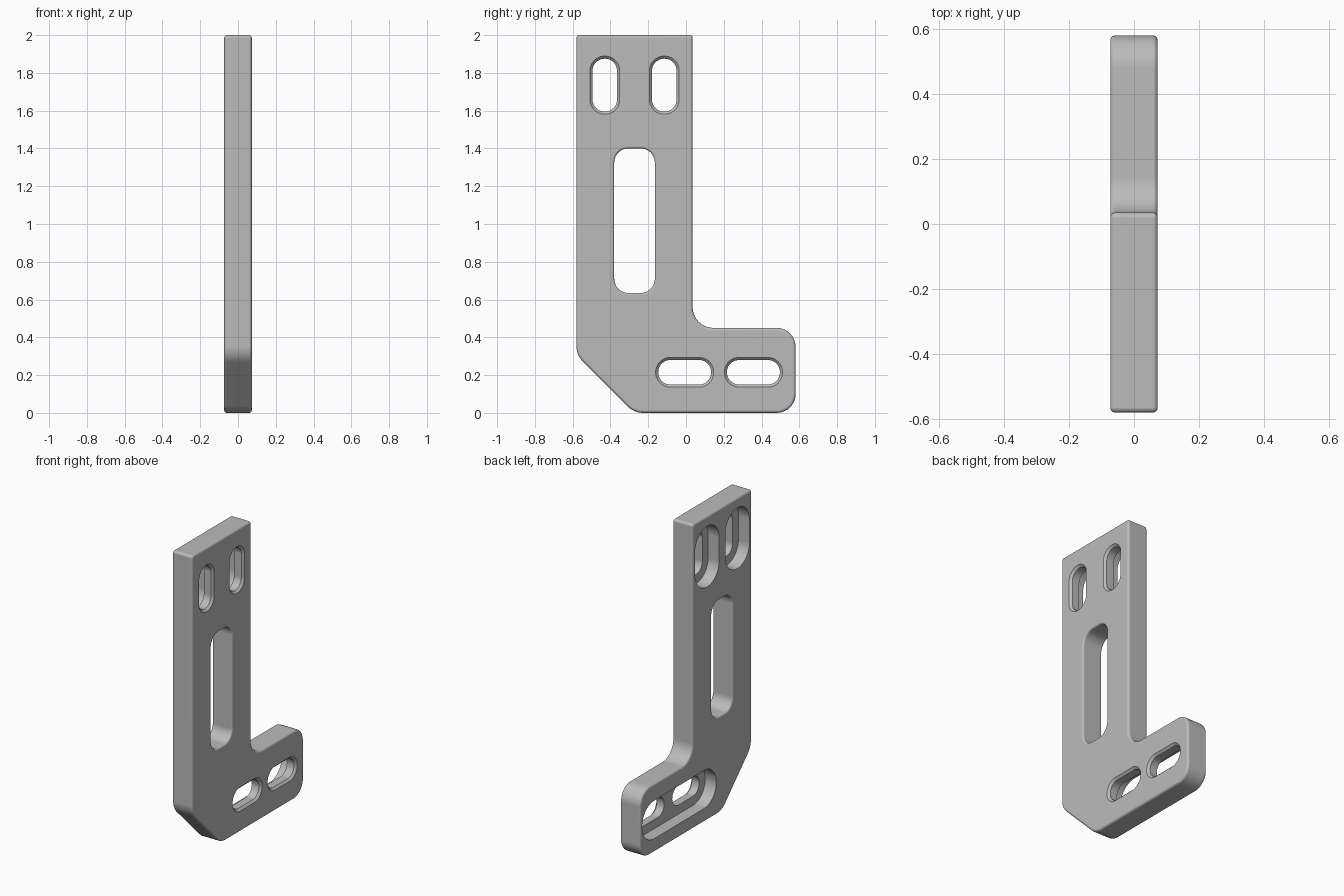
import bpy, bmesh, math
from mathutils import Vector

cube = bpy.data.objects.get("Cube")
if cube:
    bpy.data.objects.remove(cube)

HALF = 0.073      # half thickness of the plate
EDGE = 0.015      # rounding of the outer edges
FLOOR = 0.007     # x position of the recess floors
STEPS = 10        # segments per rounded corner


def outline(corners, inset):
    """Counter-clockwise (y, z, radius) corners, moved inwards and rounded."""
    ring = []
    count = len(corners)
    for i in range(count):
        p, r = Vector(corners[i][:2]), corners[i][2]
        before = (p - Vector(corners[i - 1][:2])).normalized()
        after = (Vector(corners[(i + 1) % count][:2]) - p).normalized()
        n1, n2 = Vector((-before.y, before.x)), Vector((-after.y, after.x))
        turn = 1 if before.x * after.y - before.y * after.x > 0 else -1
        # the arc centre stays put, only its radius changes with the inset
        centre = p + (n1 + n2) * (turn * r / (1 + n1.dot(n2)))
        radius = r - turn * inset
        a1 = math.atan2(-turn * n1.y, -turn * n1.x)
        sweep = turn * math.acos(max(-1, min(1, n1.dot(n2))))
        for s in range(STEPS + 1):
            a = a1 + sweep * s / STEPS
            ring.append(centre + radius * Vector((math.cos(a), math.sin(a))))
    return ring


def loft(name, corners, levels):
    """Closed solid through the outline at each (x, inset) level."""
    bm = bmesh.new()
    rings = [[bm.verts.new((x, p.x, p.y)) for p in outline(corners, inset)]
             for x, inset in levels]
    for a, b in zip(rings, rings[1:]):
        for i in range(len(a)):
            bm.faces.new((a[i - 1], a[i], b[i], b[i - 1]))
    bm.faces.new(rings[0])
    bm.faces.new(rings[-1])
    bmesh.ops.recalc_face_normals(bm, faces=bm.faces)
    mesh = bpy.data.meshes.new(name)
    bm.to_mesh(mesh)
    bm.free()
    obj = bpy.data.objects.new(name, mesh)
    bpy.context.collection.objects.link(obj)
    return obj


def box(y0, y1, z0, z1, r):
    return [(y0, z0, r), (y1, z0, r), (y1, z1, r), (y0, z1, r)]


def slot(cy, cz, length, width, upright):
    """Stadium outline; the radius is a hair under half the width."""
    w, h = (width, length) if upright else (length, width)
    return box(cy - w / 2, cy + w / 2, cz - h / 2, cz + h / 2, width / 2 - 0.001)


def round_over(size, sign):
    """Quarter-round levels from the back face to the front face."""
    half = [(HALF - size * (1 - math.sin(a)), sign * size * (1 - math.cos(a)))
            for a in (math.radians(15 * k) for k in range(7))]
    return [(-x, d) for x, d in reversed(half)] + half


# L-shaped plate with a cut-off heel and softly rounded edges
plate = [(-0.58, 2.0, 0.016), (-0.58, 0.305, 0.12), (-0.275, 0, 0.12),
         (0.58, 0, 0.1), (0.58, 0.45, 0.1), (0.035, 0.45, 0.11),
         (0.035, 2.0, 0.016)]
bracket = loft("bracket_plate", plate, round_over(EDGE, 1))

# Long window with rounded rims
rim = round_over(0.012, -1)
rim = [(-0.1, rim[0][1])] + rim + [(0.1, rim[-1][1])]
cutters = [loft("window_cutter", box(-0.38, -0.165, 0.635, 1.4, 0.075), rim)]

# Slots: chamfered on one face, recessed on the other
chamfer = [(HALF - 0.014, 0), (HALF, -0.014), (0.1, -0.014)]
for cy in (-0.43, -0.115):
    cutters.append(loft("upper_slot_cutter", slot(cy, 1.735, 0.28, 0.13, True),
                        [(-0.1, 0)] + chamfer))
    cutters.append(loft("upper_recess_cutter", slot(cy, 1.735, 0.4, 0.25, True),
                        [(-0.1, 0), (-FLOOR + 0.014, 0)]))
for cy in (-0.007, 0.357):
    cutters.append(loft("foot_slot_cutter", slot(cy, 0.215, 0.28, 0.13, False),
                        [(-0.1, 0)] + chamfer))
cutters.append(loft("foot_recess_cutter", slot(0.175, 0.215, 0.77, 0.25, False),
                    [(-0.1, 0), (-FLOOR + 0.014, 0)]))

bpy.ops.object.select_all(action='DESELECT')
bracket.select_set(True)
bpy.context.view_layer.objects.active = bracket
for cutter in cutters:
    cutter.hide_render = True
    mod = bracket.modifiers.new("cut", 'BOOLEAN')
    mod.operation = 'DIFFERENCE'
    mod.solver = 'EXACT'
    mod.object = cutter
    bpy.ops.object.modifier_apply(modifier=mod.name)
    bpy.data.objects.remove(cutter)

# Plain grey finish
grey = bpy.data.materials.new("plain_grey")
grey.use_nodes = True
colour = (0.5, 0.5, 0.5, 1)
grey.diffuse_color = colour
grey.node_tree.nodes["Principled BSDF"].inputs["Base Color"].default_value = colour
bracket.data.materials.clear()
bracket.data.materials.append(grey)

# Smooth fillets, flat faces
bpy.ops.object.shade_smooth_by_angle(angle=math.radians(32))
weighted = bracket.modifiers.new("flat_faces", 'WEIGHTED_NORMAL')
weighted.keep_sharp = True
